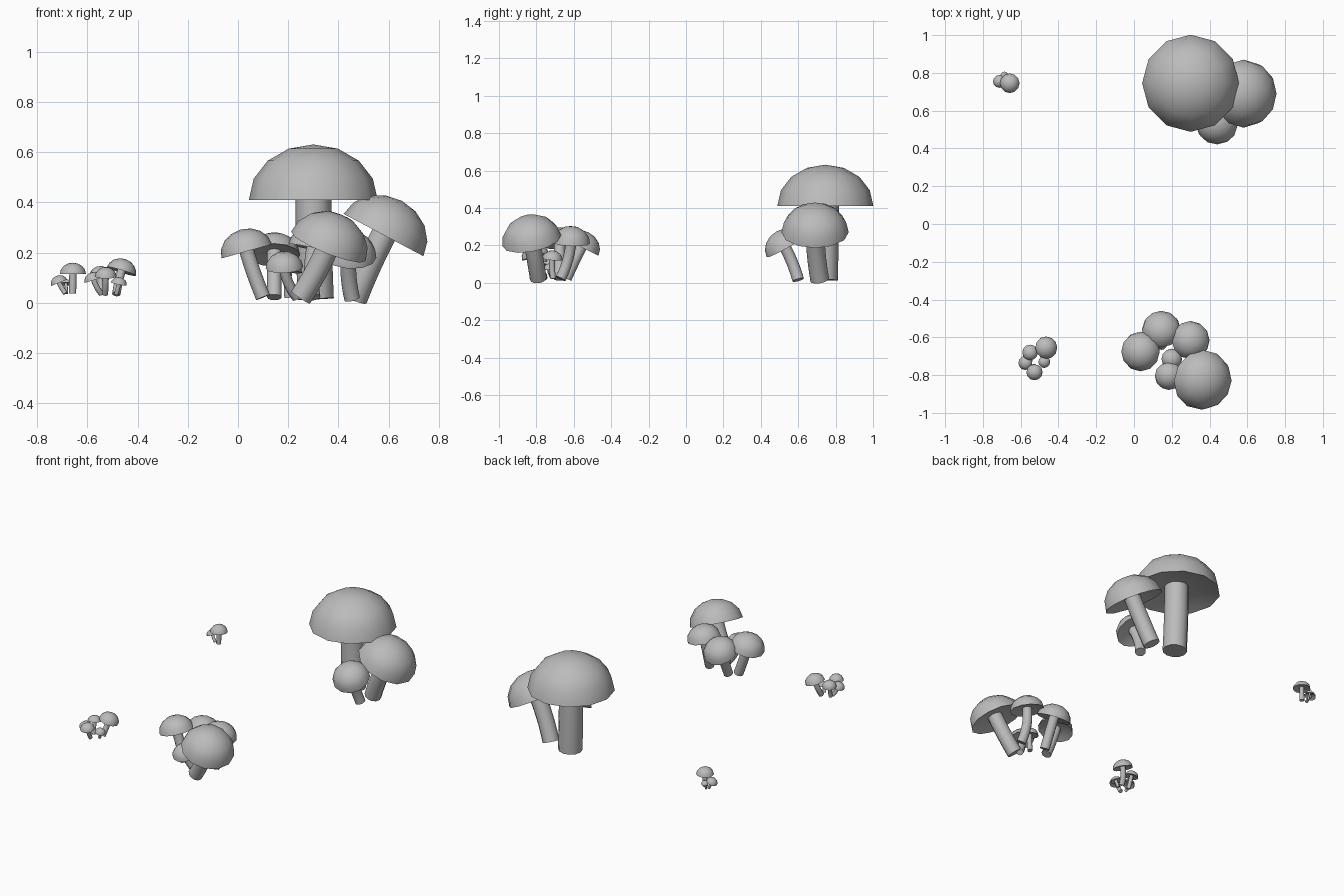
import bpy
import bmesh
import math
from mathutils import Vector

SIDES = 12
UP = Vector((0, 0, 1))

default_cube = bpy.data.objects.get("Cube")
if default_cube:
    bpy.data.objects.remove(default_cube, do_unlink=True)

# One plain grey for everything
grey = bpy.data.materials.new("mushroom_grey")
grey.use_nodes = True
colour = (0.5, 0.5, 0.5, 1)
grey.diffuse_color = colour
grey.node_tree.nodes["Principled BSDF"].inputs["Base Color"].default_value = colour


def add_ring(bm, centre, normal, radius):
    """Add a ring of vertices facing along the normal."""
    turn = UP.rotation_difference(normal)
    ring = []
    for i in range(SIDES):
        angle = math.tau * i / SIDES
        offset = Vector((math.cos(angle), math.sin(angle), 0)) * radius
        ring.append(bm.verts.new(centre + turn @ offset))
    return ring


def bridge(bm, lower, upper):
    for i in range(SIDES):
        j = (i + 1) % SIDES
        bm.faces.new((lower[i], lower[j], upper[j], upper[i]))


def finish(bm, name):
    bmesh.ops.recalc_face_normals(bm, faces=bm.faces)
    mesh = bpy.data.meshes.new(name)
    bm.to_mesh(mesh)
    bm.free()
    mesh.materials.append(grey)
    obj = bpy.data.objects.new(name, mesh)
    bpy.context.collection.objects.link(obj)
    bpy.ops.object.select_all(action="DESELECT")
    obj.select_set(True)
    bpy.context.view_layer.objects.active = obj
    bpy.ops.object.shade_smooth_by_angle(angle=math.radians(40))


def build_cap(name, centre, normal, radius):
    """Dome with a shallow hollow underneath."""
    bm = bmesh.new()
    # hollow underside from the stem outwards, then the dome up to the pole
    profile = [(0.25, 0.14), (0.6, 0.11), (0.9, 0.03)]
    for step in range(4):
        angle = step * math.pi / 8
        profile.append((math.cos(angle), 0.86 * math.sin(angle)))
    rings = [add_ring(bm, centre + normal * h * radius, normal, r * radius)
             for r, h in profile]
    for lower, upper in zip(rings, rings[1:]):
        bridge(bm, lower, upper)
    bm.faces.new(rings[0])
    pole = bm.verts.new(centre + normal * 0.86 * radius)
    top = rings[-1]
    for i in range(SIDES):
        bm.faces.new((top[i], top[(i + 1) % SIDES], pole))
    finish(bm, name)


def build_stem(name, base, tip, normal, radius):
    """Tube bending from the ground into the cap's direction."""
    bm = bmesh.new()
    bend = tip - normal * (tip - base).length * 0.5
    rings = []
    steps = 6
    for k in range(steps + 1):
        t = k / steps
        point = base * (1 - t) ** 2 + bend * 2 * t * (1 - t) + tip * t * t
        tangent = ((bend - base) * (1 - t) + (tip - bend) * t).normalized()
        rings.append(add_ring(bm, point, tangent, radius))
    for lower, upper in zip(rings, rings[1:]):
        bridge(bm, lower, upper)
    bm.faces.new(rings[0])
    bm.faces.new(rings[-1])
    finish(bm, name)


def build_cluster(name, ground, mushrooms):
    for number, (rim, lean, radius, foot) in enumerate(mushrooms, 1):
        centre = Vector(rim)
        normal = Vector((*lean, 1)).normalized()
        base = Vector((*foot, ground))
        label = f"{name}_{number}"
        build_cap(label + "_cap", centre, normal, radius)
        build_stem(label + "_stem", base, centre + normal * radius * 0.15,
                   normal, radius * 0.28)


# Each mushroom: rim centre, lean of the cap, cap radius, foot of the stem
build_cluster("large_cluster", 0.015, [
    ((.3, .745, .41), (0, 0), .257, (.31, .74)),
    ((.58, .69, .27), (.53, 0), .18, (.465, .715)),
    ((.44, .53, .19), (.1, -.55), .112, (.455, .6)),
])
build_cluster("front_cluster", 0.022, [
    ((.36, -.825, .225), (.4, -.2), .16, (.25, -.79)),
    ((.035, -.675, .205), (-.28, 0), .105, (.1, -.68)),
    ((.145, -.56, .19), (0, .5), .103, (.145, -.64)),
    ((.3, -.615, .215), (.2, .05), .102, (.3, -.67)),
    ((.185, -.805, .14), (-.05, -.3), .075, (.235, -.76)),
    ((.2, -.715, .125), (.1, .1), .055, (.2, -.71)),
])
build_cluster("small_cluster", 0.035, [
    ((-.465, -.655, .125), (.3, .1), .06, (-.485, -.69)),
    ((-.55, -.68, .11), (-.1, .2), .042, (-.545, -.7)),
    ((-.575, -.735, .09), (-.3, 0), .038, (-.545, -.72)),
    ((-.527, -.785, .105), (0, -.2), .043, (-.53, -.75)),
    ((-.475, -.73, .075), (.2, -.1), .032, (-.485, -.72)),
])
build_cluster("tiny_cluster", 0.037, [
    ((-.658, .745, .115), (0, 0), .052, (-.66, .745)),
    ((-.713, .755, .08), (-.4, 0), .034, (-.688, .75)),
    ((-.685, .785, .075), (0, .3), .022, (-.683, .77)),
])
